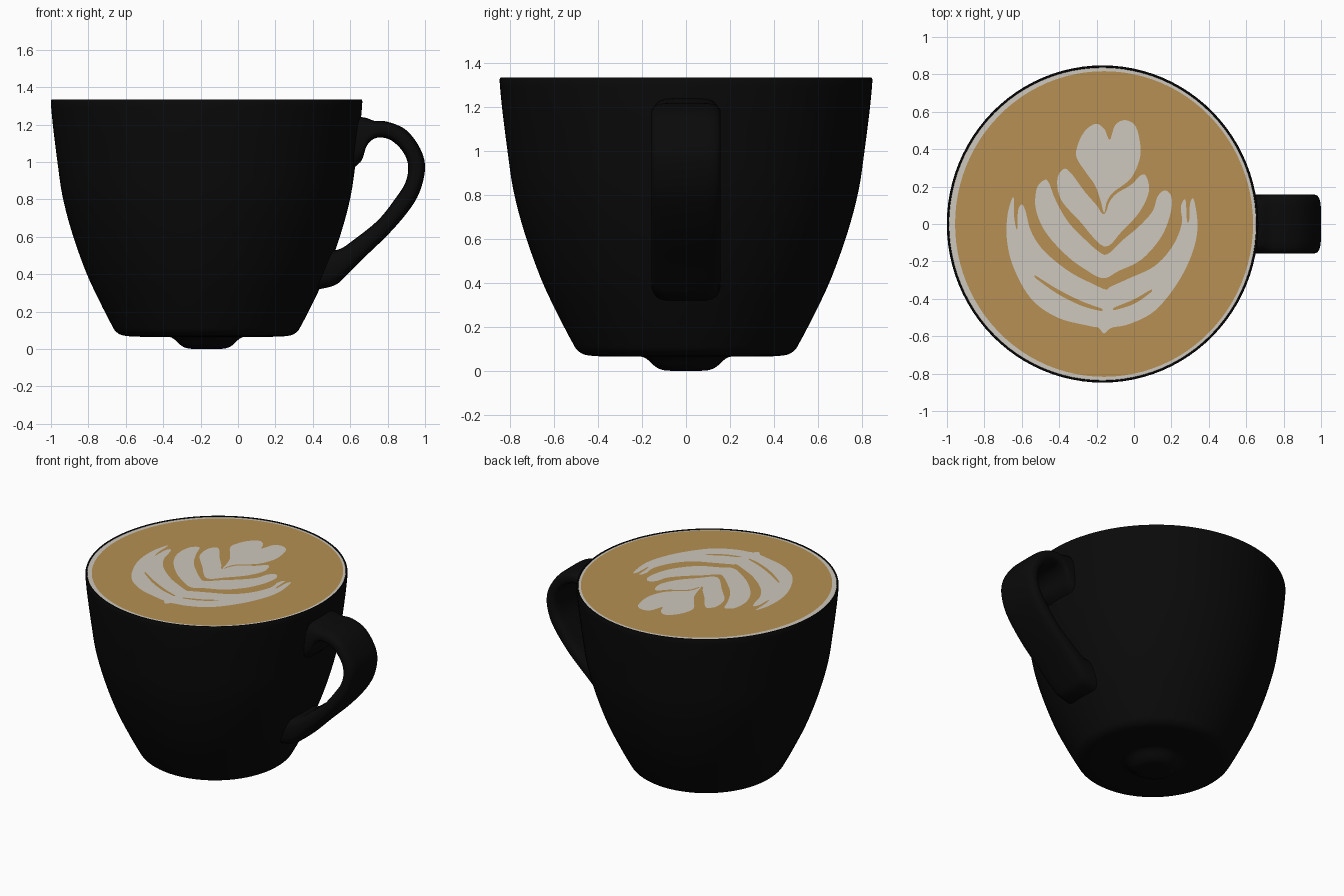
import bpy, bmesh, math
from mathutils import Vector

if "Cube" in bpy.data.objects:
    bpy.data.objects.remove(bpy.data.objects["Cube"])

CX = -0.168          # cup axis
TOP = 1.330          # drink level


def material(name, rgb):
    m = bpy.data.materials.new(name)
    m.diffuse_color = (*rgb, 1)
    m.use_nodes = True
    m.node_tree.nodes["Principled BSDF"].inputs["Base Color"].default_value = m.diffuse_color
    return m


BLACK = material("black_glaze", (0.003, 0.003, 0.003))
TAN = material("coffee_tan", (0.468, 0.279, 0.084))
CREAM = material("milk_cream", (0.61, 0.575, 0.51))


def finish(name, bm, mat, angle=None):
    me = bpy.data.meshes.new(name)
    bm.to_mesh(me)
    bm.free()
    ob = bpy.data.objects.new(name, me)
    bpy.context.collection.objects.link(ob)
    me.materials.append(mat)
    if angle:
        bpy.ops.object.select_all(action='DESELECT')
        ob.select_set(True)
        bpy.context.view_layer.objects.active = ob
        bpy.ops.object.shade_smooth_by_angle(angle=math.radians(angle))
    return ob


def smooth(pts, closed, steps=6):
    """Catmull-Rom curve through points of any dimension."""
    pts = [Vector(p) for p in pts]
    n = len(pts)
    get = (lambda i: pts[i % n]) if closed else (lambda i: pts[min(max(i, 0), n - 1)])
    out = []
    for i in range(n if closed else n - 1):
        a, b, c, d = (get(i + k) for k in (-1, 0, 1, 2))
        for s in range(steps):
            t = s / steps
            out.append(0.5 * (2 * b + (c - a) * t + (2 * a - 5 * b + 4 * c - d) * t * t
                              + (3 * b - a - 3 * c + d) * t ** 3))
    if not closed:
        out.append(pts[-1])
    return out


def skin(bm, rings):
    for r0, r1 in zip(rings, rings[1:]):
        for i in range(len(r0)):
            j = (i + 1) % len(r0)
            bm.faces.new((r0[i], r0[j], r1[j], r1[i]))


def lathe(name, profile, mat, cx, sx, angle, cap_last=False, cap_first=False, seg=96):
    bm = bmesh.new()
    rings = [[bm.verts.new((cx + sx * r * math.cos(2 * math.pi * i / seg),
                            r * math.sin(2 * math.pi * i / seg), z)) for i in range(seg)]
             for r, z in profile]
    skin(bm, rings)
    if cap_first:
        bm.faces.new(rings[0][::-1])
    if cap_last:
        bm.faces.new(rings[-1])
    return finish(name, bm, mat, angle)


# Cup body with the small foot bump and thin rim
body = smooth([(0.03, 0.0), (0.10, 0.003), (0.14, 0.02), (0.18, 0.055), (0.22, 0.067),
               (0.32, 0.065), (0.44, 0.07), (0.49, 0.09), (0.52, 0.135), (0.585, 0.26),
               (0.66, 0.42), (0.735, 0.63), (0.785, 0.82), (0.812, 1.0), (0.835, 1.18),
               (0.847, 1.30)], False, 4)
body = [tuple(p) for p in body] + [(0.848, 1.326), (0.845, 1.334), (0.838, 1.334), (0.836, TOP)]
lathe("cup_body", body, BLACK, CX, 0.982, 40, cap_first=True)

# Milk ring and coffee surface
lathe("milk_ring", [(0.837, TOP), (0.80, TOP)], CREAM, CX, 0.982, None)
lathe("coffee_surface", [(0.817, TOP + 0.001), (0.4, TOP + 0.001)], TAN, -0.16, 0.975, None,
      cap_last=True)

# Strap handle: outer x, z and inner x, z along its length
path = smooth([(0.56, 1.25, 0.56, 0.93), (0.675, 1.238, 0.655, 1.0), (0.73, 1.22, 0.69, 1.09),
               (0.80, 1.215, 0.745, 1.13), (0.90, 1.17, 0.82, 1.115), (0.975, 1.07, 0.885, 1.05),
               (1.0, 0.97, 0.91, 0.975), (0.975, 0.85, 0.895, 0.89), (0.92, 0.75, 0.845, 0.81),
               (0.81, 0.62, 0.75, 0.69), (0.66, 0.475, 0.62, 0.585), (0.57, 0.385, 0.545, 0.535),
               (0.51, 0.338, 0.47, 0.525), (0.38, 0.31, 0.34, 0.50)], False, 5)
bm = bmesh.new()
rings = []
for ox, oz, ix, iz in path:
    ring = []
    for k in range(24):
        a = 2 * math.pi * k / 24
        c, s = math.cos(a), math.sin(a)
        u = math.copysign(abs(c) ** 0.7, c)      # across the thickness
        v = math.copysign(abs(s) ** 0.4, s)      # across the width
        ring.append(bm.verts.new(((ox + ix) / 2 + u * (ox - ix) / 2, 0.158 * v,
                                  (oz + iz) / 2 + u * (oz - iz) / 2)))
    rings.append(ring)
skin(bm, rings)
bm.faces.new(rings[0])
bm.faces.new(rings[-1][::-1])
bmesh.ops.recalc_face_normals(bm, faces=bm.faces)
finish("handle", bm, BLACK, 60)


# Foam art: flat plates, outlines in hundredths of a unit
def plate(name, outline, mat, z, steps=5):
    bm = bmesh.new()
    f = bm.faces.new([bm.verts.new((p.x / 100, p.y / 100, z))
                      for p in smooth(outline, True, steps)])
    f.normal_update()
    if f.normal.z < 0:
        f.normal_flip()
    bmesh.ops.triangulate(bm, faces=[f], ngon_method='EAR_CLIP')
    return finish(name, bm, mat)


heart = [(-31, 37), (-26, 28), (-21, 21), (-18, 13), (-16, 6), (-14.5, 12), (-11, 17), (-2, 24),
         (2.5, 33), (3.5, 41), (1, 52), (-4.5, 55.5), (-10, 53), (-13, 45), (-16, 51),
         (-21, 53.5), (-27.5, 48)]
upper_leaf = [(-37.5, 29.5), (-41, 24), (-39, 13), (-29, 1.5), (-16, -12), (-6.5, -4), (3, 6.5),
              (8, 17.5), (6.5, 25.5), (3.5, 26), (-1.5, 21), (-9, 16.5), (-13, 12), (-15, 6.5),
              (-17, 5.5), (-20, 10), (-26.5, 17.5), (-33.5, 27)]
middle_leaf = [(-48, 23.5), (-52, 19), (-52.5, 8), (-47.5, -4), (-37, -16), (-26.5, -24),
               (-16.5, -29), (-8, -25), (4, -19), (14.5, -7), (19.5, 5.5), (20, 14.5),
               (16.5, 18), (12.5, 14.5), (10, 7), (3, -1), (-6.5, -9), (-14, -16),
               (-18.5, -15), (-26.5, -8), (-35.5, 1.5), (-42, 13), (-45.5, 22)]
lower_leaf = [(-64.5, 14.5), (-67.5, 5.5), (-68, -8), (-64.5, -23), (-55, -40), (-41, -50),
              (-24, -54.5), (-19, -55.5), (-16, -58.5), (-12, -55.5), (-2.5, -53.5),
              (11, -46.5), (23, -32), (31, -16), (34, -1.5), (32, 13), (30, 11), (29.5, 2),
              (28.3, 2), (27.5, 13), (25, 9), (25.5, 0), (20.5, -12), (11, -22.5), (-2.5, -29),
              (-12.5, -33.5), (-15, -35), (-21, -32.5), (-34.5, -25.5), (-48, -14.5),
              (-55, -4), (-58, 7), (-60, 10.5), (-62, 7), (-62.5, -3), (-64, 3)]
for name, shape in (("foam_heart", heart), ("foam_upper_leaf", upper_leaf),
                    ("foam_middle_leaf", middle_leaf), ("foam_lower_leaf", lower_leaf)):
    plate(name, shape, CREAM, TOP + 0.003)


# Coffee slits between the lowest foam layers
def slit(name, line, width):
    pts = smooth(line, False, 4)
    n = len(pts) - 1
    w = [width * math.sin(math.pi * (0.08 + 0.84 * i / n)) ** 0.6 / 2 for i in range(n + 1)]
    up = [p + Vector((0, h)) for p, h in zip(pts, w)]
    low = [p - Vector((0, h)) for p, h in zip(pts, w)]
    plate(name, up + low[::-1], TAN, TOP + 0.005, 2)


slit("left_slit", [(-53, -28), (-41, -36), (-28, -42.5), (-17, -46)], 2.6)
slit("right_slit", [(-11, -45.5), (0, -41.5), (9.5, -35.5)], 2.4)
